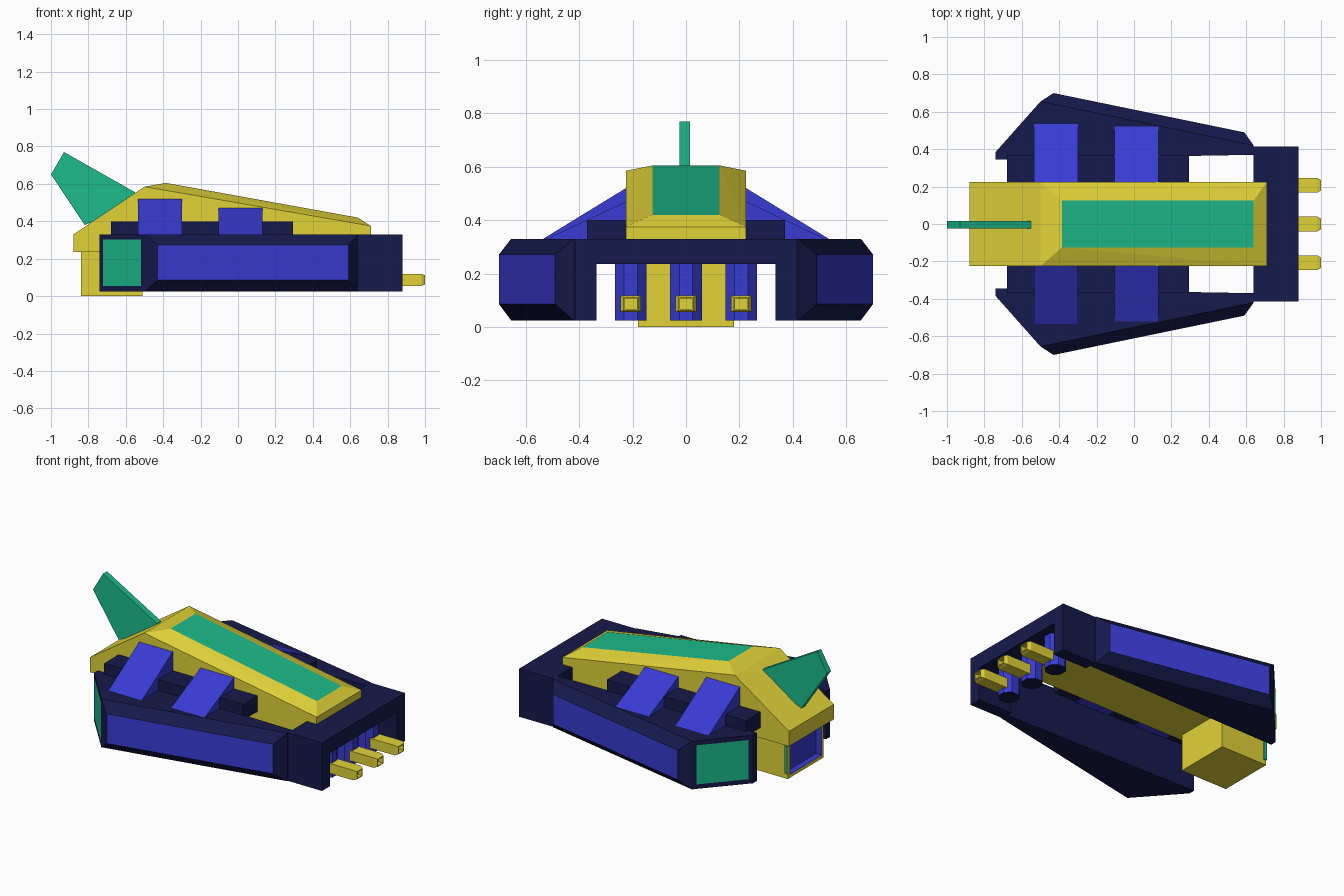
import bpy, bmesh
from math import radians
from mathutils import Vector, Matrix

if "Cube" in bpy.data.objects:
    bpy.data.objects.remove(bpy.data.objects["Cube"])


def material(name, rgb):
    m = bpy.data.materials.new(name)
    m.diffuse_color = (*rgb, 1)
    m.use_nodes = True
    m.node_tree.nodes["Principled BSDF"].inputs["Base Color"].default_value = m.diffuse_color
    return m


NAVY = material("navy", (0.008, 0.010, 0.07))
BLUE = material("blue", (0.04, 0.045, 0.65))
YELLOW = material("yellow", (0.75, 0.65, 0.04))
GREEN = material("green", (0.012, 0.5, 0.26))


def finish(name, bm, mats):
    me = bpy.data.meshes.new(name)
    bm.to_mesh(me)
    bm.free()
    for m in mats:
        me.materials.append(m)
    ob = bpy.data.objects.new(name, me)
    bpy.context.collection.objects.link(ob)
    return ob


def solid(name, pts, mats, panels=()):
    """Convex solid; each panel = (direction, inset, depth, material index)."""
    bm = bmesh.new()
    for p in pts:
        bm.verts.new(p)
    bmesh.ops.convex_hull(bm, input=bm.verts[:])
    bmesh.ops.dissolve_limit(bm, angle_limit=radians(1), verts=bm.verts[:], edges=bm.edges[:])
    bmesh.ops.recalc_face_normals(bm, faces=bm.faces[:])
    for d, inset, depth, mat in panels:
        d = Vector(d).normalized()
        bm.normal_update()
        best = max(f.normal.dot(d) for f in bm.faces)
        # among equally aligned faces, the latest inset one is the smallest
        f = min((f for f in bm.faces if f.normal.dot(d) > best - 1e-3), key=lambda f: f.calc_area())
        if inset:
            bmesh.ops.inset_individual(bm, faces=[f], thickness=inset)
        if depth:
            new = bmesh.ops.extrude_discrete_faces(bm, faces=[f])["faces"][0]
            for e in new.edges:
                for side in e.link_faces:
                    side.material_index = mat
            bmesh.ops.translate(bm, verts=new.verts[:], vec=-d * depth)
            f = new
        f.material_index = mat
    return finish(name, bm, mats)


def box_pts(x, y, z):
    return [(a, b, c) for a in x for b in y for c in z]


# Central hull with raised top panel
outer = [(-0.88, 0.235), (-0.88, 0.33), (-0.5, 0.585), (0.71, 0.375), (0.71, 0.235)]
inner = [(-0.385, 0.605), (0.64, 0.42)]
pts = [(x, s * 0.225, z) for x, z in outer for s in (-1, 1)]
pts += [(x, s * 0.125, z) for x, z in inner for s in (-1, 1)]
solid("hull", pts, [YELLOW, GREEN], [((0.185, 0, 1.025), 0, 0, 1)])

# Rear engine housing with stepped exhaust opening
solid("engine_housing", box_pts((-0.84, -0.51), (-0.18, 0.18), (0, 0.24)), [YELLOW, BLUE, GREEN],
      [((-1, 0, 0), 0.03, 0.04, 1), ((-1, 0, 0), 0.03, 0.02, 2)])

# Tail fin
fin = [(-1, 0.65), (-0.93, 0.77), (-0.55, 0.555), (-0.55, 0.5), (-0.82, 0.38)]
solid("tail_fin", [(x, y, z) for x, z in fin for y in (-0.025, 0.015)], [GREEN])

# Deck slab running under the hull
solid("deck_slab", box_pts((-0.68, 0.295), (-0.37, 0.37), (0.30, 0.40)), [NAVY])

# Side pods and sloped blocks
ring = [(-0.74, 0.345), (0.64, 0.37), (0.64, 0.42), (-0.5, 0.655), (-0.74, 0.385)]
bulge = [(-0.43, 0.70), (0.59, 0.49)]
for s, side in ((-1, "front"), (1, "back")):
    pts = [(x, s * y, z) for x, y in ring for z in (0.025, 0.33)]
    pts += [(x, s * y, z) for x, y in bulge for z in (0.085, 0.272)]
    solid(side + "_pod", pts, [NAVY, BLUE, GREEN],
          [((0.21, s * 1.02, 0), 0, 0, 1), ((-0.27, s * 0.24, 0), 0.04, 0, 2)])
    for x0, y1, top, tag in ((-0.535, 0.535, 0.52, "rear"), (-0.105, 0.52, 0.47, "fore")):
        profile = [(0.2, 0.295), (0.46, 0.295), (y1, 0.33), (0.225, top), (0.2, top)]
        solid(f"{side}_{tag}_block", [(x, s * y, z) for y, z in profile for x in (x0, x0 + 0.235)], [BLUE])

# Nose bridge: roof with two legs, one arch
arch = [(-0.415, 0.025), (-0.335, 0.025), (-0.335, 0.235), (0.335, 0.235),
        (0.335, 0.025), (0.415, 0.025), (0.415, 0.33), (-0.415, 0.33)]
bm = bmesh.new()
face = bm.faces.new([bm.verts.new((0.64, y, z)) for y, z in arch])
ext = bmesh.ops.extrude_face_region(bm, geom=[face])["geom"]
bmesh.ops.translate(bm, verts=[v for v in ext if isinstance(v, bmesh.types.BMVert)], vec=(0.24, 0, 0))
bmesh.ops.recalc_face_normals(bm, faces=bm.faces[:])
finish("nose_bridge", bm, [NAVY])

# Three hanging gun mounts with square barrels
for i, y in enumerate((-0.207, 0, 0.207), 1):
    bm = bmesh.new()
    bmesh.ops.create_cone(bm, cap_ends=True, segments=8, radius1=0.064, radius2=0.064, depth=0.22,
                          matrix=Matrix.Translation((0.765, y, 0.135)) @ Matrix.Rotation(radians(22.5), 4, 'Z'))
    for f in bm.faces:
        f.material_index = int(f.normal.z < -0.9)
    finish(f"gun_mount_{i}", bm, [BLUE, NAVY])
    pts = box_pts((0.75, 0.98), (y - 0.039, y + 0.039), (0.055, 0.118))
    pts += box_pts((1.0,), (y - 0.028, y + 0.028), (0.062, 0.111))
    solid(f"gun_barrel_{i}", pts, [YELLOW], [((1, 0, 0), 0.007, 0.03, 0)])
